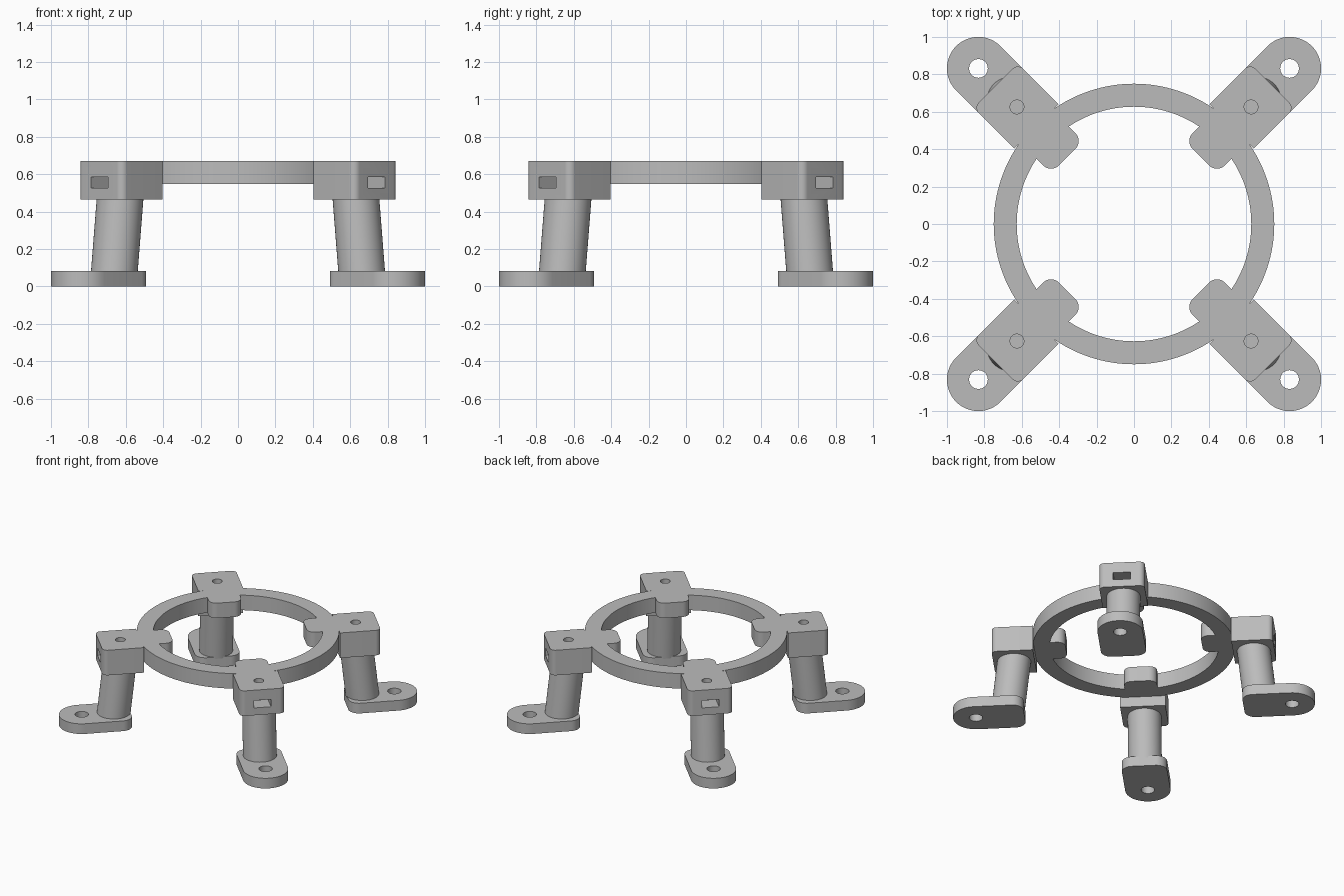
import bpy, bmesh
from math import pi, cos, sin
from mathutils import Matrix

cube = bpy.data.objects.get("Cube")
if cube:
    bpy.data.objects.remove(cube, do_unlink=True)

grey = bpy.data.materials.new("plain_grey")
grey.use_nodes = True
COLOUR = (0.5, 0.5, 0.5, 1)
grey.diffuse_color = COLOUR
grey.node_tree.nodes["Principled BSDF"].inputs["Base Color"].default_value = COLOUR


def circle(u, r, n=64):
    return [(u + r * cos(2 * pi * i / n), r * sin(2 * pi * i / n)) for i in range(n)]


def rounded(u0, u1, half, r_in, r_out, n=12):
    """Radial bar outline with its own corner radius at each end."""
    corners = [(u1, 1, r_out, 0), (u0, 1, r_in, 1), (u0, -1, r_in, 2), (u1, -1, r_out, 3)]
    pts = []
    for u, side, r, quarter in corners:
        cu = u - r if u == u1 else u + r
        cv = side * (half - r)
        if r == 0:
            pts.append((cu, cv))
            continue
        for i in range(n + 1):
            a = (quarter + i / n) * pi / 2
            p = (cu + r * cos(a), cv + r * sin(a))
            if not pts or abs(p[0] - pts[-1][0]) + abs(p[1] - pts[-1][1]) > 1e-4:
                pts.append(p)
    return pts


def prism(name, outline, z0, z1, angle=0, lean=0):
    """Extrude an outline from z0 to z1, leaning along the radius, then turn it."""
    bm = bmesh.new()
    low = [bm.verts.new((u, v, z0)) for u, v in outline]
    top = [bm.verts.new((u + lean, v, z1)) for u, v in outline]
    bm.faces.new(low[::-1])
    bm.faces.new(top)
    for i in range(len(low)):
        j = (i + 1) % len(low)
        bm.faces.new((low[i], low[j], top[j], top[i]))
    bmesh.ops.transform(bm, matrix=Matrix.Rotation(angle, 4, "Z"), verts=bm.verts)
    bmesh.ops.recalc_face_normals(bm, faces=bm.faces)
    mesh = bpy.data.meshes.new(name)
    bm.to_mesh(mesh)
    bm.free()
    mesh.materials.append(grey)
    ob = bpy.data.objects.new(name, mesh)
    bpy.context.collection.objects.link(ob)
    return ob


def activate(ob):
    bpy.ops.object.select_all(action="DESELECT")
    ob.select_set(True)
    bpy.context.view_layer.objects.active = ob


def combine(target, tool, operation):
    mod = target.modifiers.new("combine", "BOOLEAN")
    mod.operation, mod.solver, mod.object = operation, "EXACT", tool
    activate(target)
    bpy.ops.object.modifier_apply(modifier=mod.name)
    bpy.data.objects.remove(tool, do_unlink=True)


TOP, RING_LOW, BLOCK_LOW, FOOT_TOP = 0.67, 0.547, 0.465, 0.083
HALF = 0.168

# Ring
frame = prism("ring_frame", circle(0, 0.75, 160), RING_LOW, TOP)
combine(frame, prism("ring_opening", circle(0, 0.627, 160), 0.4, 0.8), "DIFFERENCE")
parts = [frame]

places = [("back_left", 1), ("back_right", 3), ("front_right", 5), ("front_left", 7)]
for place, k in places:
    a = k * pi / 4
    # Inner tab and clamp block, fused to the ring
    combine(frame, prism("tab", rounded(0.505, 0.7, 0.122, 0.06, 0), RING_LOW, TOP, a), "UNION")
    combine(frame, prism("block", rounded(0.738, 1.046, HALF, 0, 0.04), BLOCK_LOW, TOP, a), "UNION")
    # Nut slot and bolt hole
    combine(frame, prism("slot", rounded(0.82, 1.2, 0.064, 0, 0), 0.525, 0.585, a), "DIFFERENCE")
    combine(frame, prism("bolt_hole", circle(0.885, 0.037, 32), 0.5, 0.8, a), "DIFFERENCE")
    # Leaning post
    parts.append(prism(place + "_post", circle(0.936, 0.125), 0.07, 0.475, a, -0.045))
    # Foot with a screw hole
    foot = prism(place + "_foot", rounded(0.815, 1.345, HALF, 0.08, HALF), 0, FOOT_TOP, a)
    combine(foot, prism("screw_hole", circle(1.176, 0.05, 32), -0.1, 0.2, a), "DIFFERENCE")
    parts.append(foot)

for ob in parts:
    activate(ob)
    bpy.ops.object.shade_smooth_by_angle(angle=pi / 6)
